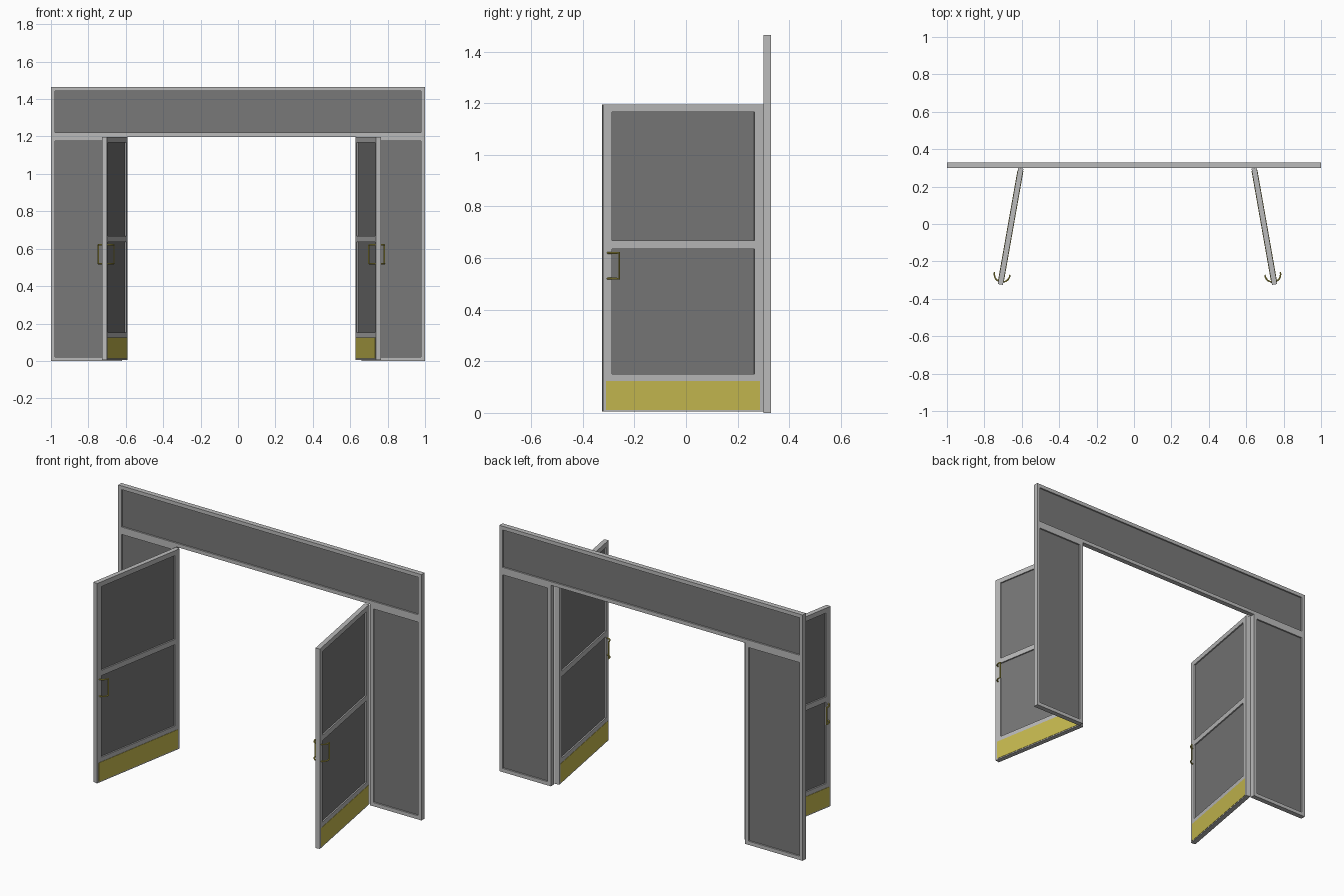
import bpy, bmesh, math
from mathutils import Matrix, Vector

if "Cube" in bpy.data.objects:
    bpy.data.objects.remove(bpy.data.objects["Cube"])


def material(name, rgb):
    m = bpy.data.materials.new(name)
    m.diffuse_color = (*rgb, 1)
    m.use_nodes = True
    m.node_tree.nodes["Principled BSDF"].inputs["Base Color"].default_value = m.diffuse_color
    return m


METAL = material("light grey metal", (0.50, 0.50, 0.50))
GLASS = material("dark grey glass", (0.19, 0.19, 0.19))
BRASS = material("brass yellow", (0.58, 0.50, 0.08))


def boxes(name, spans, mat, place=Matrix()):
    """One object made of boxes, each given as x0, x1, y0, y1, z0, z1."""
    bm = bmesh.new()
    for x0, x1, y0, y1, z0, z1 in spans:
        size = Matrix.Diagonal((x1 - x0, y1 - y0, z1 - z0, 1))
        mid = Matrix.Translation(((x0 + x1) / 2, (y0 + y1) / 2, (z0 + z1) / 2))
        bmesh.ops.create_cube(bm, size=1, matrix=mid @ size)
    me = bpy.data.meshes.new(name)
    bm.to_mesh(me)
    bm.free()
    me.materials.append(mat)
    ob = bpy.data.objects.new(name, me)
    ob.matrix_world = place
    bpy.context.collection.objects.link(ob)
    return ob


# Fixed surround: header and two side panels, each a bordered pane
Y0, Y1, B, RECESS = 0.30, 0.33, 0.022, 0.009
for name, x0, x1, z0, z1 in (("header", -1, 1, 1.198, 1.465),
                             ("left_side_panel", -1, -0.62, 0, 1.198),
                             ("right_side_panel", 0.66, 1, 0, 1.198)):
    boxes(name + "_frame", [(x0, x0 + B, Y0, Y1, z0, z1),
                            (x1 - B, x1, Y0, Y1, z0, z1),
                            (x0 + B, x1 - B, Y0, Y1, z0, z0 + B),
                            (x0 + B, x1 - B, Y0, Y1, z1 - B, z1)], METAL)
    boxes(name + "_pane", [(x0 + B, x1 - B, Y0 + RECESS, Y1 - RECESS,
                            z0 + B, z1 - B)], GLASS)


# Pull handle: two arched arms joined by an upright grip
def handle(name, side, place):
    arc = []
    for i in range(7):
        a = math.radians(15 * i)
        arc.append((side * (0.012 + 0.030 * math.sin(a)),
                    -0.613 + 0.040 * (1 - math.cos(a))))
    path = [(x, y, 0.52) for x, y in arc] + [(x, y, 0.62) for x, y in reversed(arc)]
    cu = bpy.data.curves.new(name, 'CURVE')
    cu.dimensions = '3D'
    cu.bevel_depth = 0.004
    cu.bevel_resolution = 2
    cu.use_fill_caps = True
    sp = cu.splines.new('POLY')
    sp.points.add(len(path) - 1)
    for p, co in zip(sp.points, path):
        p.co = (*co, 1)
    cu.materials.append(BRASS)
    ob = bpy.data.objects.new(name, cu)
    ob.matrix_world = place
    bpy.context.collection.objects.link(ob)
    bpy.ops.object.select_all(action='DESELECT')
    ob.select_set(True)
    bpy.context.view_layer.objects.active = ob
    bpy.ops.object.convert(target='MESH')
    bpy.ops.object.shade_smooth_by_angle()


# Two open doors, hinged at y = 0 of their own space and running along -y
T, L, S = 0.014, 0.6305, 0.035
LOW, TOP = 0.005, 1.196
for name, s in (("left_door", -1), ("right_door", 1)):
    place = (Matrix.Translation((0.0185 + s * 0.6235, 0.2976, 0))
             @ Matrix.Rotation(s * math.radians(10), 4, 'Z'))
    rails = ((LOW, 0.151), (0.636, 0.668), (1.167, TOP))
    boxes(name + "_frame",
          [(-T, T, -S, 0, LOW, TOP), (-T, T, -L, S - L, LOW, TOP)]
          + [(-T, T, S - L, -S, a, b) for a, b in rails], METAL, place)
    boxes(name + "_panes", [(-0.006, 0.006, S - L, -S, 0.151, 0.636),
                            (-0.006, 0.006, S - L, -S, 0.668, 1.167)], GLASS, place)
    # Kick plates and handles on both faces
    boxes(name + "_kick_plates", [(T, T + 0.002, -0.619, -0.013, 0.012, 0.124),
                                  (-T - 0.002, -T, -0.619, -0.013, 0.012, 0.124)],
          BRASS, place)
    handle(name + "_inner_handle", -s, place)
    handle(name + "_outer_handle", s, place)
